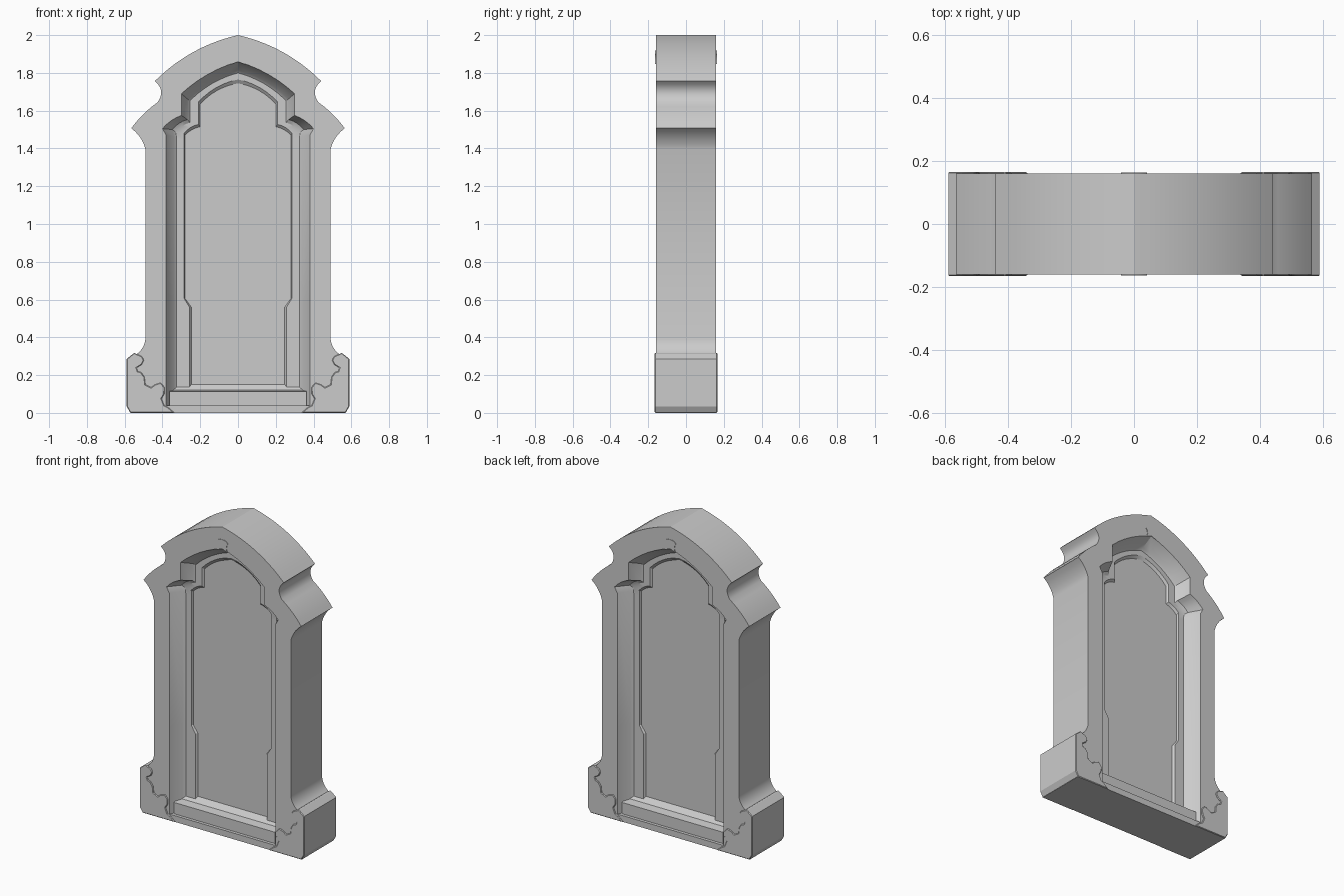
import bpy, bmesh, math
from mathutils import Vector

if "Cube" in bpy.data.objects:
    bpy.data.objects.remove(bpy.data.objects["Cube"])


def arc(p, q, bulge, n=8):
    """Points from p to q (q left out), bowed sideways by bulge at the middle."""
    p, q = Vector(p), Vector(q)
    d = (q - p).normalized()
    side = Vector((-d.y, d.x))
    return [tuple(p.lerp(q, i / n) + side * bulge * 4 * (i / n) * (1 - i / n))
            for i in range(n)]


def finish(name, bm, mirror=(False, False), bevel=0):
    bmesh.ops.recalc_face_normals(bm, faces=bm.faces)
    me = bpy.data.meshes.new(name)
    bm.to_mesh(me)
    bm.free()
    ob = bpy.data.objects.new(name, me)
    bpy.context.collection.objects.link(ob)
    bpy.ops.object.select_all(action='DESELECT')
    ob.select_set(True)
    bpy.context.view_layer.objects.active = ob
    if any(mirror):
        m = ob.modifiers.new("mirror", 'MIRROR')
        m.use_axis = (mirror[0], mirror[1], False)
        m.merge_threshold = 0.0005
        bpy.ops.object.modifier_apply(modifier=m.name)
    if bevel:
        b = ob.modifiers.new("bevel", 'BEVEL')
        b.width, b.segments, b.limit_method = bevel, 1, 'ANGLE'
        b.angle_limit = math.radians(60)
        bpy.ops.object.modifier_apply(modifier=b.name)
    bpy.ops.object.shade_smooth_by_angle(angle=math.radians(28))
    return ob


def prism(name, pts, depth, mirror=(False, False), bevel=0):
    """Front-view profile (x, z) extruded through y from -depth to depth."""
    bm = bmesh.new()
    a = [bm.verts.new((x, -depth, z)) for x, z in pts]
    b = [bm.verts.new((x, depth, z)) for x, z in pts]
    bm.faces.new(a)
    bm.faces.new(b[::-1])
    for i in range(len(pts)):
        j = (i + 1) % len(pts)
        bm.faces.new((a[i], a[j], b[j], b[i]))
    return finish(name, bm, mirror, bevel)


# Right half of the outer silhouette, apex to ground
FRONT = -0.16
outer = (arc((0, 2), (0.44, 1.757), 0.036, 10)
         + arc((0.44, 1.757), (0.425, 1.645), -0.026, 6)
         + arc((0.425, 1.645), (0.565, 1.507), 0.008, 5)
         + arc((0.565, 1.507), (0.49, 1.395), -0.012, 5)
         + arc((0.49, 1.395), (0.49, 0.39), 0, 1)
         + arc((0.49, 0.39), (0.545, 0.305), -0.012, 5)
         + [(0.545, 0.305), (0.57, 0.28), (0.57, 0), (0, 0)])


# Stepped arch ring: apex, step, shoulder, jamb, foot
def ring(top, step, step_z, low_z, shoulder, jamb, foot, y):
    pts = (arc((0, top), (step, step_z), 0.02, 6)
           + [(step, step_z)]
           + arc((step, low_z), shoulder, 0.008, 4)
           + [shoulder, (jamb, shoulder[1] - 0.035),
              (jamb, 0.605), (foot, 0.56), (foot, 0.04), (0, 0.04)])
    return [(x, y, z) for x, z in pts]


rings = [
    ring(1.86, 0.30, 1.69, 1.575, (0.40, 1.505), 0.38, 0.38, FRONT),
    ring(1.815, 0.268, 1.662, 1.553, (0.348, 1.50), 0.34, 0.34, -0.082),
    ring(1.80, 0.255, 1.652, 1.537, (0.328, 1.485), 0.325, 0.325, -0.07),
    ring(1.765, 0.21, 1.645, 1.527, (0.286, 1.48), 0.285, 0.257, -0.07),
    ring(1.745, 0.20, 1.635, 1.515, (0.28, 1.47), 0.28, 0.247, -0.057),
]

# Stone body: one quarter, mirrored side to side and front to back
bm = bmesh.new()
o = [bm.verts.new((x, FRONT, z)) for x, z in outer]
mid = [bm.verts.new((x, 0, z)) for x, z in outer]
rv = [[bm.verts.new(p) for p in r] for r in rings]
bm.faces.new(o + rv[0][::-1])
for i in range(len(o) - 1):
    bm.faces.new((o[i], o[i + 1], mid[i + 1], mid[i]))
for a, b in zip(rv, rv[1:]):
    for i in range(len(a) - 1):
        bm.faces.new((a[i], a[i + 1], b[i + 1], b[i]))
bm.faces.new(rv[-1])
finish("stone_body", bm, (True, True))

# Sill with a sloped top, running through both sides
bm = bmesh.new()
section = [(-0.14, 0.03), (-0.14, 0.113), (-0.085, 0.12), (-0.056, 0.152)]
section += [(-y, z) for y, z in section[::-1]]
ends = [[bm.verts.new((x, y, z)) for y, z in section] for x in (-0.362, 0.362)]
bm.faces.new(ends[0])
bm.faces.new(ends[1])
for i in range(len(section)):
    j = (i + 1) % len(section)
    bm.faces.new((ends[0][i], ends[0][j], ends[1][j], ends[1][i]))
finish("sill", bm)

# Foot blocks with a scrolled inner edge
foot = [(0.335, 0), (0.37, 0.03), (0.39, 0.04), (0.405, 0.075), (0.39, 0.10),
        (0.388, 0.135), (0.41, 0.16), (0.44, 0.15), (0.46, 0.135),
        (0.49, 0.15), (0.495, 0.19), (0.512, 0.215), (0.53, 0.22),
        (0.537, 0.238), (0.51, 0.255), (0.497, 0.28), (0.51, 0.30),
        (0.55, 0.318), (0.59, 0.285), (0.59, 0.035), (0.57, 0)]
prism("foot_blocks", foot, 0.166, (True, False), 0.004)

# Small keystone above the arch
half = [(0.036, 1.846), (0.03, 1.868), (0.034, 1.888), (0.042, 1.9),
        (0.03, 1.912), (0.015, 1.918)]
prism("keystone", [(0, 1.859)] + half + [(-x, z) for x, z in half[::-1]], 0.163)
